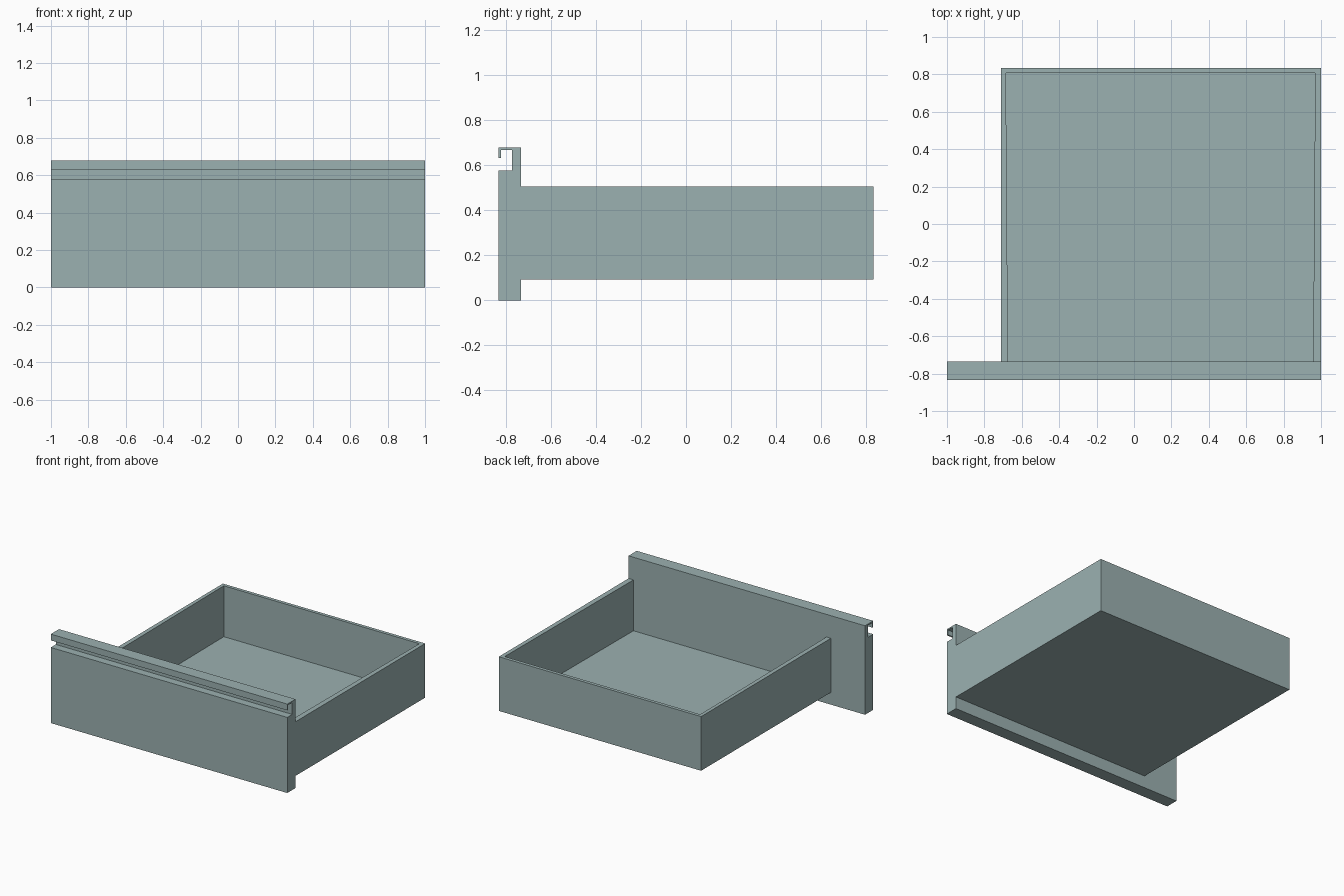
import bpy, bmesh

if "Cube" in bpy.data.objects:
    bpy.data.objects.remove(bpy.data.objects["Cube"])

mat = bpy.data.materials.new("grey_teal")
mat.diffuse_color = (0.33, 0.44, 0.44, 1)
mat.use_nodes = True
mat.node_tree.nodes["Principled BSDF"].inputs["Base Color"].default_value = mat.diffuse_color


def make_object(name, verts, faces):
    bm = bmesh.new()
    vs = [bm.verts.new(v) for v in verts]
    for f in faces:
        bm.faces.new([vs[i] for i in f])
    bmesh.ops.recalc_face_normals(bm, faces=bm.faces[:])
    me = bpy.data.meshes.new(name)
    bm.to_mesh(me)
    bm.free()
    me.materials.append(mat)
    ob = bpy.data.objects.new(name, me)
    bpy.context.collection.objects.link(ob)
    return ob


# Front panel with hooked grip along the top: side profile (y, z) extruded in x
profile = [(-0.833, 0), (-0.734, 0), (-0.734, 0.68), (-0.833, 0.68),
           (-0.833, 0.632), (-0.822, 0.632), (-0.822, 0.669),
           (-0.773, 0.669), (-0.773, 0.578), (-0.833, 0.578)]
n = len(profile)
verts = [(x, y, z) for x in (-1, 1) for y, z in profile]
faces = [list(range(n)), list(range(n, 2 * n))]
faces += [[i, (i + 1) % n, n + (i + 1) % n, n + i] for i in range(n)]
make_object("front_panel", verts, faces)

# Drawer tray: floor and three walls, its open end closed by the front panel
yf, yb = -0.734, 0.833
outer = [(-0.711, yf), (-0.711, yb), (1.0, yb), (1.0, yf)]
inner = [(-0.674, yf), (-0.685, 0.807), (0.969, 0.807), (0.958, yf)]
bottom, floor, top = 0.093, 0.118, 0.507
rings = [(outer, bottom), (outer, top), (inner, top), (inner, floor)]
verts = [(x, y, z) for ring, z in rings for x, y in ring]
faces = [[0, 1, 2, 3], [12, 13, 14, 15],           # underside and floor
         [0, 4, 8, 12, 15, 11, 7, 3]]              # end against the panel
for r in range(3):                                 # outer walls, rim, inner walls
    for i in range(3):
        a = r * 4 + i
        faces.append([a, a + 1, a + 5, a + 4])
make_object("drawer_tray", verts, faces)
